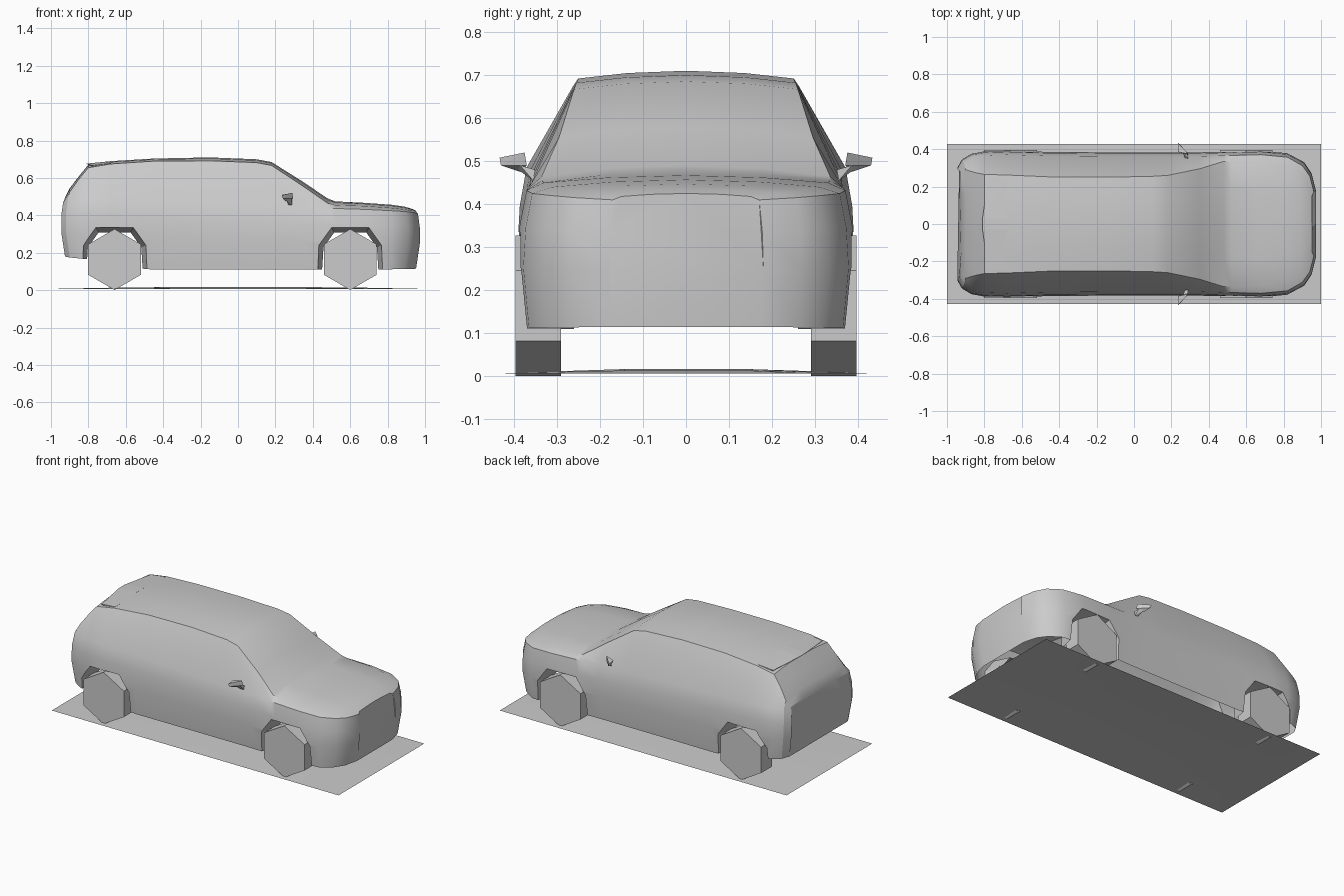
import bpy, bmesh, math
from mathutils import Vector

if "Cube" in bpy.data.objects:
    bpy.data.objects.remove(bpy.data.objects["Cube"])

grey = bpy.data.materials.new("light grey")
grey.use_nodes = True
grey.diffuse_color = (0.6, 0.6, 0.6, 1)
grey.node_tree.nodes["Principled BSDF"].inputs["Base Color"].default_value = (0.6, 0.6, 0.6, 1)


def add(name, bm):
    bmesh.ops.recalc_face_normals(bm, faces=bm.faces)
    mesh = bpy.data.meshes.new(name)
    bm.to_mesh(mesh)
    bm.free()
    mesh.materials.append(grey)
    ob = bpy.data.objects.new(name, mesh)
    bpy.context.collection.objects.link(ob)
    return ob


def loft(name, rings):
    """Closed skin through equal rings of points, capped at both ends."""
    bm = bmesh.new()
    rows = [[bm.verts.new(p) for p in ring] for ring in rings]
    for a, b in zip(rows, rows[1:]):
        n = len(a)
        for i in range(n):
            j = (i + 1) % n
            bm.faces.new((a[i], a[j], b[j], b[i]))
    bm.faces.new(rows[0])
    bm.faces.new(rows[-1])
    return add(name, bm)


def hull(name, points):
    bm = bmesh.new()
    for p in points:
        bm.verts.new(p)
    bmesh.ops.convex_hull(bm, input=bm.verts)
    return add(name, bm)


def smooth(ob, degrees):
    bpy.ops.object.select_all(action='DESELECT')
    ob.select_set(True)
    bpy.context.view_layer.objects.active = ob
    bpy.ops.object.shade_smooth_by_angle(angle=math.radians(degrees))


# Body stations: x, half width, bottom z, belt z, roof edge y, roof edge z, centre z
stations = [
    (-.945, .30, .18, .47, .28, .485, .495),
    (-.92, .345, .175, .485, .29, .525, .545),
    (-.87, .375, .17, .49, .275, .595, .61),
    (-.80, .388, .165, .49, .265, .655, .672),
    (-.68, .392, .13, .485, .262, .675, .69),
    (-.45, .385, .11, .475, .252, .69, .704),
    (-.15, .383, .11, .463, .25, .692, .71),
    (.10, .383, .11, .452, .255, .682, .70),
    (.18, .383, .11, .448, .26, .667, .685),
    (.35, .383, .11, .443, .295, .555, .578),
    (.48, .387, .11, .438, .335, .465, .49),
    (.52, .388, .11, .437, .335, .455, .475),
    (.68, .392, .11, .432, .33, .45, .467),
    (.82, .378, .112, .425, .31, .44, .457),
    (.91, .33, .113, .42, .27, .432, .447),
    (.95, .27, .114, .415, .22, .425, .435),
    (.972, .18, .115, .41, .15, .418, .425),
]


def body_ring(x, w, low, belt, edge_y, edge_z, top):
    tall = belt - low
    tuck = .02 if abs(x) > .85 else 0
    s = 1 if x > 0 else -1
    half = [(x - s * tuck, w * .965, low), (x, w, low + tall * .45),
            (x, w * .985, low + tall * .75), (x - s * tuck / 2, w * .945, belt),
            (x - s * tuck, edge_y, edge_z),
            (x - s * tuck, edge_y * .55, edge_z * .3 + top * .7)]
    middle = (x - s * tuck, 0, top)
    return half + [middle] + [(a, -b, c) for a, b, c in reversed(half)]


body = loft("body", [body_ring(*s) for s in stations])

# Tapered wheel arches cut into the body
axles = (-.66, .60)
arch = [(.18, .05), (.168, .24), (.1, .335)]
arch = arch + [(-x, z) for x, z in reversed(arch)]
cutters = []
for axle in axles:
    for side in (1, -1):
        rings = [[(axle + x * k, side * y, .165 + (z - .165) * k) for x, z in arch]
                 for y, k in ((.26, .85), (.385, 1), (.45, 1))]
        cutter = loft("arch_cutter", rings)
        cutter.hide_render = True
        cutters.append(cutter)
        mod = body.modifiers.new("arch", 'BOOLEAN')
        mod.operation = 'DIFFERENCE'
        mod.solver = 'EXACT'
        mod.object = cutter
bpy.context.view_layer.update()
cut = bpy.data.meshes.new_from_object(body.evaluated_get(bpy.context.evaluated_depsgraph_get()))
body.modifiers.clear()
body.data = cut
for cutter in cutters:
    bpy.data.objects.remove(cutter)

# Open underside and inner arch walls
bm = bmesh.new()
bm.from_mesh(body.data)
bm.normal_update()
gone = []
for f in bm.faces:
    c = f.calc_center_median()
    floor = f.normal.z < -.8 and c.z < .2
    wall = abs(f.normal.y) > .9 and abs(c.y) < .28 and c.z < .35
    if floor or wall:
        gone.append(f)
bmesh.ops.delete(bm, geom=gone, context='FACES')
bm.to_mesh(body.data)
bm.free()
smooth(body, 28)

# Roof spoiler with a shallow pointed rear edge
hull("spoiler", [(x, s * y, z) for s in (1, -1) for x, y, z in
                 ((-.68, .25, .678), (-.68, .25, .65), (-.78, .245, .667),
                  (-.77, .24, .65), (-.81, .03, .677), (-.79, .03, .66), (-.68, .03, .69))])

# Six-sided wheels
for axle, end in zip(axles, ("rear", "front")):
    for side, label in ((1, "left"), (-1, "right")):
        rings = [[(axle + .163 * math.sin(i * math.pi / 3), side * y,
                   .164 + .163 * math.cos(i * math.pi / 3)) for i in range(6)]
                 for y in (.29, .396)]
        loft(f"{end}_{label}_wheel", rings)

# Door mirrors on short stems
for side, label in ((1, "left"), (-1, "right")):
    hull(f"{label}_mirror", [(x, side * y, z) for x, y, z in
         ((.235, .433, .508), (.24, .43, .49), (.29, .375, .52),
          (.295, .37, .49), (.255, .385, .475), (.235, .385, .51))])
    hull(f"{label}_mirror_stem", [(x, side * y, z) for x, y, z in
         ((.27, .355, .455), (.29, .355, .455), (.29, .35, .48),
          (.26, .39, .48), (.285, .385, .49))])

# Ground plate, barely raised in the middle
bm = bmesh.new()
bmesh.ops.create_grid(bm, x_segments=6, y_segments=6, size=1)
for v in bm.verts:
    rise = min(1, 2 * (1 - abs(v.co.x))) * min(1, 1.6 * (1 - abs(v.co.y)))
    v.co = Vector((v.co.x, v.co.y * .427, .007 + .01 * rise))
plate = add("ground_plate", bm)
for f in plate.data.polygons:
    if f.normal.z < 0:
        plate.data.flip_normals()
        break
smooth(plate, 30)
